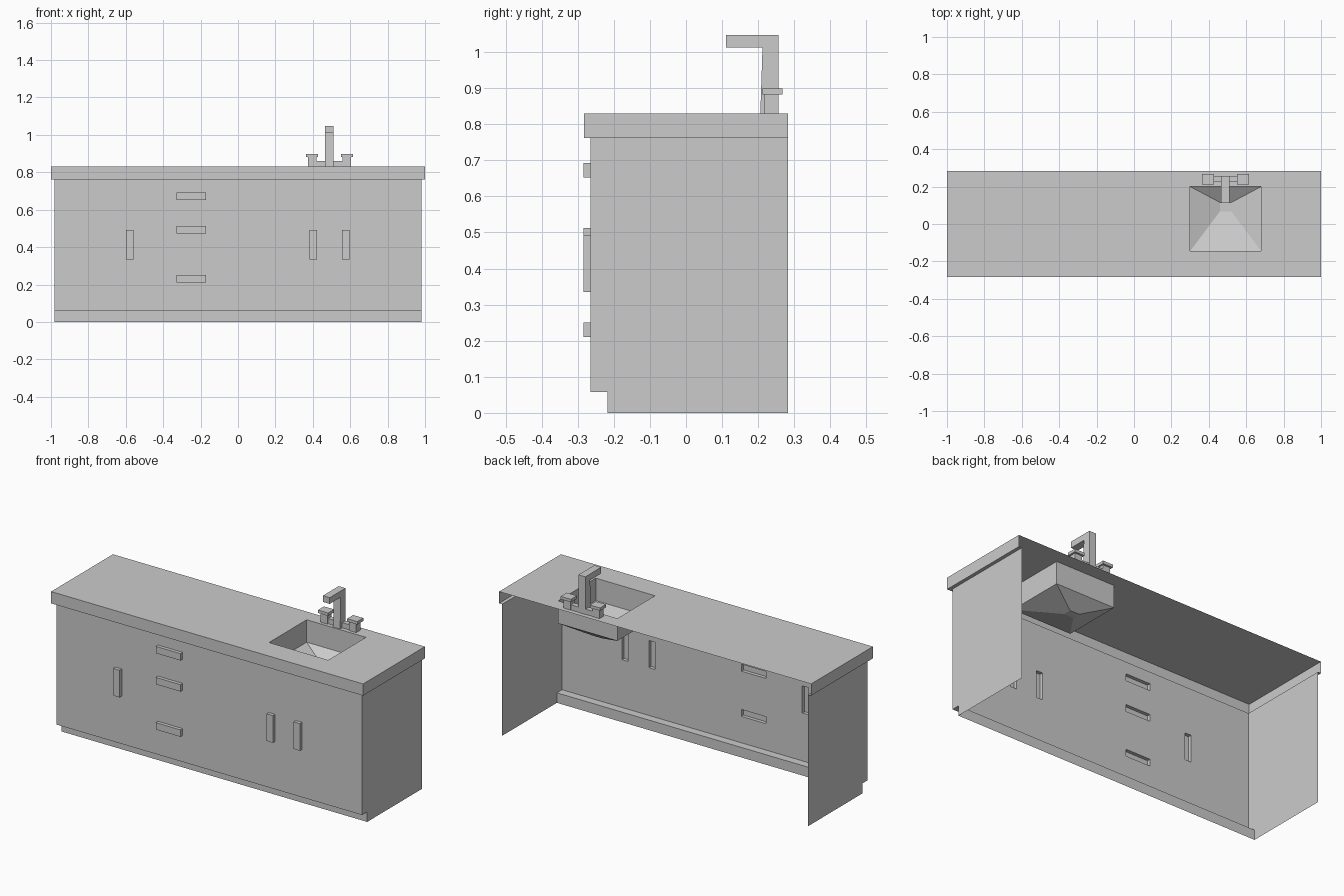
import bpy, bmesh

if "Cube" in bpy.data.objects:
    bpy.data.objects.remove(bpy.data.objects["Cube"])

BACK, FRONT, KICK = 0.283, -0.264, -0.217
TOP, LIP, TOE = 0.83, 0.762, 0.058
SINK_X = 0.49


def finish(name, bm):
    mesh = bpy.data.meshes.new(name)
    bm.to_mesh(mesh)
    bm.free()
    obj = bpy.data.objects.new(name, mesh)
    bpy.context.collection.objects.link(obj)
    return obj


def loft(name, rows, closed=False, cap=False):
    """Skin consecutive rows of points with quads."""
    bm = bmesh.new()
    rows = [[bm.verts.new(p) for p in row] for row in rows]
    n = len(rows[0])
    for a, b in zip(rows, rows[1:]):
        for i in range(n if closed else n - 1):
            j = (i + 1) % n
            bm.faces.new((a[i], a[j], b[j], b[i]))
    if cap:
        bm.faces.new(rows[-1])
    return finish(name, bm)


def box(name, x0, x1, y0, y1, z0, z1):
    bm = bmesh.new()
    bmesh.ops.create_cube(bm, size=1)
    for v in bm.verts:
        v.co = (x1 if v.co.x > 0 else x0, y1 if v.co.y > 0 else y0, z1 if v.co.z > 0 else z0)
    return finish(name, bm)


def rect(x0, x1, y0, y1, z):
    return [(x0, y1, z), (x0, y0, z), (x1, y0, z), (x1, y1, z)]


# Countertop: underside lip and apron open at the back, top with sink opening
outer = rect(-1, 1, -BACK, BACK, TOP)
opening = rect(0.30, 0.68, -0.145, 0.20, TOP)
loft("countertop_edge", [rect(-0.98, 0.98, FRONT, BACK, LIP),
                         rect(-1, 1, -BACK, BACK, LIP), outer])
loft("countertop", [outer, opening], closed=True)

# Basin: upright walls, then slopes down to a small flat drain
loft("sink_basin", [opening, rect(0.30, 0.68, -0.145, 0.20, 0.70),
                    rect(0.46, 0.52, 0.068, 0.115, 0.64)], closed=True, cap=True)

# Side panels with toe notch
for side, x in (("left", -0.98), ("right", 0.98)):
    bm = bmesh.new()
    profile = [(BACK, 0), (BACK, LIP), (FRONT, LIP), (FRONT, TOE), (KICK, TOE), (KICK, 0)]
    face = bm.faces.new([bm.verts.new((x, y, z)) for y, z in profile])
    face.normal_update()
    if face.normal.x * x < 0:
        face.normal_flip()
    finish(side + "_panel", bm)

# Toe kick and its ledge
loft("toe_kick", [[(-0.98, y, z), (0.98, y, z)]
                  for y, z in ((KICK, 0), (KICK, TOE), (FRONT, TOE))])

# Front panel with hollow handles pushed out of it
handles = [(x - 0.02, x + 0.02, 0.335, 0.492) for x in (-0.58, 0.403, 0.576)]
handles += [(-0.328, -0.17, z - 0.02, z + 0.02) for z in (0.231, 0.493, 0.673)]
xs = sorted({-0.98, 0.98} | {x for h in handles for x in h[:2]})
zs = sorted({TOE, LIP} | {z for h in handles for z in h[2:]})
bm = bmesh.new()
grid = [[bm.verts.new((x, FRONT, z)) for x in xs] for z in zs]
for a, b in zip(grid, grid[1:]):
    for i in range(len(xs) - 1):
        bm.faces.new((a[i], a[i + 1], b[i + 1], b[i]))
raised = []
for f in bm.faces:
    c = f.calc_center_median()
    if any(h[0] < c.x < h[1] and h[2] < c.z < h[3] for h in handles):
        raised.append(f)
out = bmesh.ops.extrude_face_region(bm, geom=raised)
moved = [g for g in out["geom"] if isinstance(g, bmesh.types.BMVert)]
bmesh.ops.delete(bm, geom=[f for f in raised if f.is_valid], context='FACES')
bmesh.ops.translate(bm, verts=moved, vec=(0, -0.02, 0))
bm.normal_update()
finish("front_panel_with_handles", bm)

# Faucet spout: bent profile given width along x
spout = [(0.256, TOP), (0.256, 1.048), (0.111, 1.048), (0.111, 1.012), (0.212, 1.012), (0.206, TOP)]
bm = bmesh.new()
face = bm.faces.new([bm.verts.new((SINK_X - 0.024, y, z)) for y, z in spout])
ext = bmesh.ops.extrude_face_region(bm, geom=[face], use_keep_orig=True)
bmesh.ops.translate(bm, vec=(0.044, 0, 0),
                    verts=[g for g in ext["geom"] if isinstance(g, bmesh.types.BMVert)])
bmesh.ops.recalc_face_normals(bm, faces=bm.faces)
finish("faucet_spout", bm)

# Taps: post, cap and connecting bar on each side of the spout
for side, s in (("left", -1), ("right", 1)):
    def tap(part, a, b, *yz):
        x0, x1 = sorted((SINK_X + s * a, SINK_X + s * b))
        box(side + part, x0, x1, *yz)
    tap("_tap_post", 0.07, 0.115, 0.218, 0.256, TOP, 0.882)
    tap("_tap_cap", 0.061, 0.126, 0.212, 0.267, 0.882, 0.899)
    tap("_tap_bar", 0.018, 0.07, 0.225, 0.254, TOP, 0.86)
